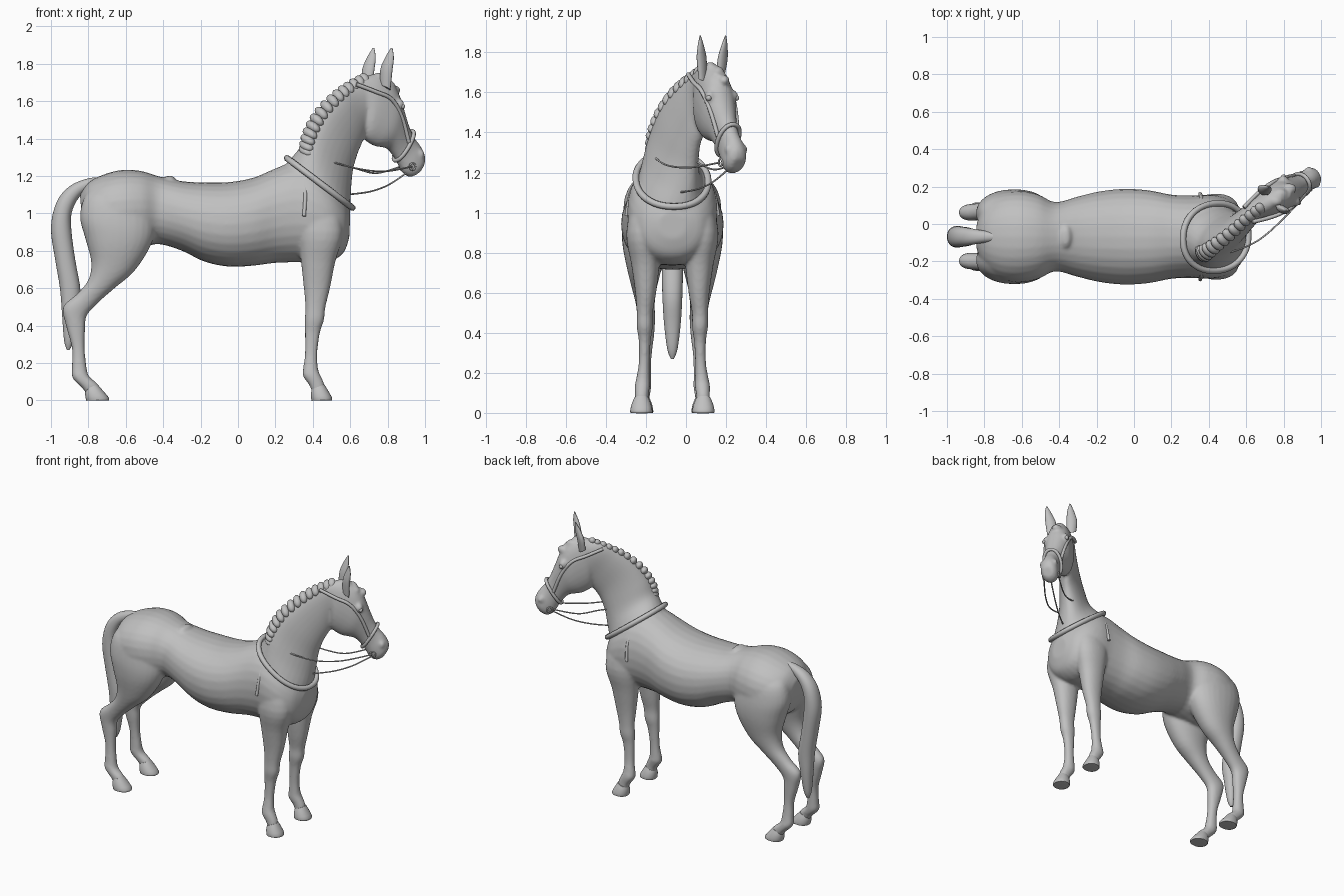
import bpy, bmesh, math
from mathutils import Vector, Matrix

CY = -0.068                      # the body's centre plane
grey = bpy.data.materials.new("plain grey")
grey.diffuse_color = (0.53, 0.53, 0.53, 1)


def spline(rows, n):
    """Catmull-Rom through tuples of any length."""
    out = []
    for i in range(len(rows) - 1):
        p = [rows[max(0, min(len(rows) - 1, i + k))] for k in (-1, 0, 1, 2)]
        for s in range(n):
            t = s / n
            out.append(tuple(0.5 * (2 * b + (c - a) * t + (2 * a - 5 * b + 4 * c - d) * t * t
                                    + (3 * b - a - 3 * c + d) * t ** 3) for a, b, c, d in zip(*p)))
    return out + [tuple(rows[-1])]


def ring(row, side, n):
    """Oval through two opposite points: (x1, z1, x2, z2, half width, y1, y2)."""
    x1, z1, x2, z2, w, y1, y2 = row
    a, b = Vector((x1, y1, z1)), Vector((x2, y2, z2))
    f = lambda v: math.copysign(abs(v) ** 0.92, v)
    return [(a + b) / 2 + (a - b) / 2 * f(math.cos(k * math.tau / n)) + Vector(side) * w * f(math.sin(k * math.tau / n))
            for k in range(n)]


def loft(bm, rows, side=(0, 1, 0), n=28, steps=4):
    loops = [[bm.verts.new(p) for p in ring(r, side, n)] for r in spline(rows, steps)]
    for a, b in zip(loops, loops[1:]):
        for k in range(n):
            bm.faces.new((a[k], a[(k + 1) % n], b[(k + 1) % n], b[k]))
    bm.faces.new(loops[0])
    bm.faces.new(loops[-1][::-1])


def blob(bm, loc, scale, rot=Matrix()):
    m = Matrix.Translation(loc) @ rot @ Matrix.Diagonal((*scale, 1))
    bmesh.ops.create_uvsphere(bm, u_segments=14, v_segments=9, radius=1, matrix=m)


def finish(name, bm, angle=50):
    bmesh.ops.recalc_face_normals(bm, faces=bm.faces)
    me = bpy.data.meshes.new(name)
    bm.to_mesh(me)
    bm.free()
    me.materials.append(grey)
    ob = bpy.data.objects.new(name, me)
    bpy.context.collection.objects.link(ob)
    bpy.ops.object.select_all(action='DESELECT')
    ob.select_set(True)
    bpy.context.view_layer.objects.active = ob
    bpy.ops.object.shade_smooth_by_angle(angle=math.radians(angle))
    return ob


def tube(name, pts, r, cyclic=False):
    cu = bpy.data.curves.new(name, 'CURVE')
    cu.dimensions = '3D'
    cu.bevel_depth = r
    cu.bevel_resolution = 2
    cu.use_fill_caps = True
    sp = cu.splines.new('POLY')
    sp.points.add(len(pts) - 1)
    for p, q in zip(sp.points, pts):
        p.co = (*q, 1)
    sp.use_cyclic_u = cyclic
    sp.use_smooth = True
    cu.materials.append(grey)
    bpy.context.collection.objects.link(bpy.data.objects.new(name, cu))


def flat(rows, off=0):
    return [(*r[:5], CY + off, CY + off) for r in rows]


def leg(rows, s):
    return [(*r[:5], CY + s * r[5], CY + s * r[5]) for r in rows]


# body skin: torso, neck, head and legs blended together
skin = bmesh.new()
loft(skin, flat([
    (-.845, 1.10, -.835, .98, .07), (-.80, 1.165, -.80, .87, .17), (-.72, 1.207, -.72, .81, .23),
    (-.62, 1.232, -.60, .80, .245), (-.52, 1.227, -.50, .82, .225), (-.42, 1.197, -.42, .835, .185),
    (-.30, 1.172, -.30, .80, .215), (-.18, 1.165, -.18, .742, .243), (-.05, 1.167, -.05, .715, .256),
    (.08, 1.19, .08, .72, .248), (.20, 1.24, .20, .735, .225), (.30, 1.275, .32, .738, .22),
    (.40, 1.26, .42, .735, .225), (.50, 1.18, .50, .745, .205), (.57, 1.08, .565, .79, .15),
    (.60, 1.0, .595, .87, .07)]))
loft(skin, [
    (.22, 1.22, .59, .92, .18, -.075, -.065), (.28, 1.29, .60, 1.02, .163, -.085, -.06),
    (.335, 1.36, .605, 1.13, .125, -.12, -.02), (.375, 1.45, .615, 1.23, .10, -.115, .005),
    (.44, 1.55, .64, 1.32, .083, -.08, .03), (.53, 1.645, .67, 1.39, .073, -.01, .065),
    (.61, 1.71, .70, 1.46, .068, .06, .10), (.69, 1.735, .74, 1.52, .065, .10, .13)])
HSIDE = (-.5, .86, 0)
hy = lambda x: .09 + .58 * (x - .68)             # the head's turned centre plane
headrow = lambda a, b, c, d, w: (a, b, c, d, w, hy(a), hy(c))
loft(skin, [headrow(*r) for r in [
    (.67, 1.73, .665, 1.50, .055), (.74, 1.745, .67, 1.41, .075), (.805, 1.715, .72, 1.365, .085),
    (.85, 1.64, .76, 1.355, .086), (.878, 1.555, .80, 1.345, .073), (.905, 1.475, .835, 1.305, .058),
    (.935, 1.41, .86, 1.262, .052), (.967, 1.365, .885, 1.215, .057), (.99, 1.315, .92, 1.195, .055),
    (.99, 1.27, .955, 1.21, .034)]], HSIDE)
HIND = [(-.54, 1.17, -.76, 1.16, .05, .09), (-.47, 1.09, -.82, 1.09, .10, .12), (-.44, .95, -.845, .98, .125, .125),
        (-.465, .83, -.815, .86, .115, .135), (-.555, .69, -.785, .74, .085, .14), (-.66, .60, -.80, .645, .062, .14),
        (-.755, .515, -.86, .57, .047, .135), (-.81, .45, -.935, .50, .044, .13), (-.817, .38, -.92, .40, .039, .13),
        (-.82, .28, -.888, .28, .031, .135), (-.81, .18, -.888, .18, .034, .14), (-.797, .13, -.885, .12, .039, .145),
        (-.752, .09, -.83, .062, .036, .15), (-.735, .06, -.81, .03, .034, .15)]
FORE = [(.30, 1.1, .52, 1.1, .06, .13), (.32, .9, .56, .9, .085, .145), (.337, .74, .52, .74, .07, .135),
        (.352, .6, .492, .6, .052, .133), (.36, .5, .468, .5, .040, .138), (.357, .43, .46, .43, .040, .138),
        (.358, .36, .438, .36, .030, .138), (.358, .25, .424, .25, .027, .141), (.348, .17, .428, .17, .034, .147),
        (.347, .13, .438, .14, .038, .15), (.383, .078, .458, .097, .034, .153), (.40, .03, .465, .06, .034, .154)]
for s in (-1, 1):
    loft(skin, leg(HIND, s))
    loft(skin, leg(FORE, s))
    # brow and nostril bulges on the head
    for x, z, w, r in ((.83, 1.58, .066, .027), (.955, 1.315, .04, .023)):
        blob(skin, (x - .5 * s * w, hy(x) + .86 * s * w, z), (r, r, r * 1.2))
blob(skin, (-.365, CY, 1.182), (.03, .06, .02))
# forelock lying on the brow
for k in range(4):
    x = .755 + .025 * k
    blob(skin, (x, hy(x) + (-.012, .012)[k % 2], 1.725 - .022 * k), (.04, .03, .028))
body = finish("horse_body", skin)
m = body.modifiers.new("blend", 'REMESH')
m.mode = 'VOXEL'
m.voxel_size = .0095
m.use_smooth_shade = True
m = body.modifiers.new("soften", 'SMOOTH')
m.factor = .5
m.iterations = 6

# hooves
HINDHOOF = [(-.75, .085, -.815, .06, .036), (-.72, .05, -.818, .035, .049), (-.69, .014, -.812, 0, .055),
            (-.69, 0, -.81, 0, .052)]
FOREHOOF = [(.395, .06, .462, .085, .036), (.39, .035, .483, .05, .049), (.393, 0, .503, .014, .056),
            (.395, 0, .502, 0, .052)]
for name, rows, off in (("hind_hooves", HINDHOOF, .15), ("front_hooves", FOREHOOF, .155)):
    bm = bmesh.new()
    for s in (-1, 1):
        loft(bm, flat(rows, s * off), steps=2)
    finish(name, bm, 35)

# tail
bm = bmesh.new()
loft(bm, flat([
    (-.70, 1.195, -.72, 1.10, .03), (-.80, 1.187, -.79, 1.125, .032), (-.90, 1.145, -.85, 1.085, .045),
    (-.97, 1.06, -.89, 1.0, .055), (-1.0, .92, -.89, .9, .058), (-.977, .75, -.87, .75, .054),
    (-.952, .6, -.842, .58, .05), (-.94, .45, -.86, .45, .042), (-.93, .32, -.88, .32, .026),
    (-.915, .27, -.9, .27, .008)]))
finish("tail", bm)

# ears
bm = bmesh.new()
for dx, dy, dz, lean in ((0, 0, 0, -.012), (-.097, .09, .015, .025)):
    rows = [(.762, 1.685, .812, 1.66, .024, 0), (.765, 1.77 - dz, .822, 1.765 - dz, .029, .4),
            (.79, 1.835 - dz, .831, 1.83 - dz, .018, .75), (.818, 1.885, .826, 1.885, .003, 1)]
    loft(bm, [(a + dx, b + dz * (k < 1), c + dx, d + dz * (k < 1), w, .083 + dy + lean * k, .083 + dy + lean * k)
              for a, b, c, d, w, k in rows], HSIDE, 16)
finish("ears", bm)

# plaited mane: overlapping tufts along the crest, hanging to one side
bm = bmesh.new()
crest = spline([(.36, -.15, 1.325), (.372, -.15, 1.41), (.425, -.112, 1.52), (.515, -.043, 1.62),
                (.60, .035, 1.685), (.68, .095, 1.73)], 3)
for i, (a, b) in enumerate(zip(crest, crest[1:])):
    a, b = Vector(a), Vector(b)
    along = (b - a).normalized()
    hang = Vector((.35, -.6, -.7))
    hang = (hang - along * hang.dot(along)).normalized()
    rot = Matrix((hang, along.cross(hang), along)).transposed().to_4x4()
    taper = 1 - .4 * i / len(crest)
    blob(bm, (a + b) / 2 + hang * .008, (.055 * taper, .036 * taper, .026), rot @ Matrix.Rotation(.3, 4, 'Y'))
finish("mane", bm)

# eyes
bm = bmesh.new()
for s in (-1, 1):
    blob(bm, (.84 - .5 * s * .08, hy(.84) + .86 * s * .08, 1.572), (.014, .014, .014))
finish("eyes", bm)

# neck collar and its hanging straps
tube("collar", ring((.262, 1.295, .612, 1.03, .18, -.08, -.06), (0, 1, 0), 48), .017, True)
for s in (-1, 1):
    tube("collar_strap", spline([(.35, CY + s * .168, 1.17), (.36, CY + s * .207, 1.10),
                                 (.353, CY + s * .229, .985)], 4), .01)

# bridle: noseband, cheek straps and bit rings
tube("noseband", ring(headrow(.93, 1.44, .843, 1.282, .059), HSIDE, 32), .011, True)
for s in (-1, 1):
    def onside(x, z, w):
        return (x - .5 * s * w, hy(x) + .86 * s * w, z)
    tube("cheek_strap", spline([onside(.61, 1.69, .045), onside(.70, 1.65, .074), onside(.78, 1.61, .084),
                                onside(.84, 1.515, .074), onside(.885, 1.38, .058)], 5), .011)
    c = Vector(onside(.905, 1.25, .056))
    tube("bit_ring", [c + Vector((.86, .5, 0)) * .018 * math.cos(t * math.tau / 16)
                      + Vector((0, 0, .018 * math.sin(t * math.tau / 16))) for t in range(16)], .005, True)

# reins
for pts in ([(.93, .17, 1.25), (.79, .02, 1.225), (.66, -.09, 1.235), (.52, -.15, 1.27), (.42, -.17, 1.30)],
            [(.87, .25, 1.25), (.74, .15, 1.215), (.63, .075, 1.24), (.52, .04, 1.27)],
            [(.90, .21, 1.215), (.80, .13, 1.15), (.70, .05, 1.115), (.58, -.04, 1.10)]):
    tube("rein", spline(pts, 8), .0045)
